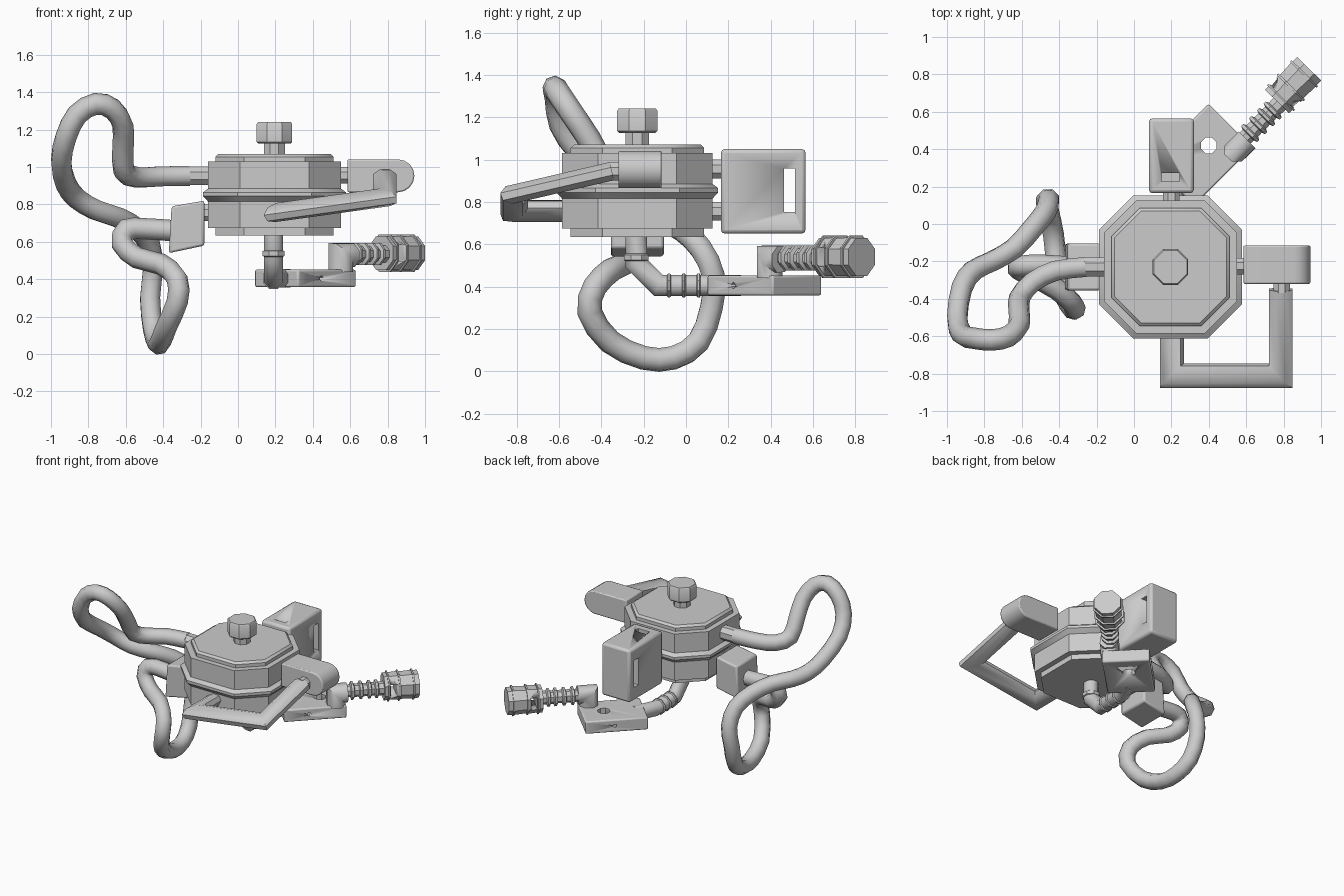
import bpy, bmesh, math
from mathutils import Vector, Matrix

if "Cube" in bpy.data.objects:
    bpy.data.objects.remove(bpy.data.objects["Cube"])

V = Vector


def finish(name, bm, bevel=0.0, angle=35):
    bmesh.ops.recalc_face_normals(bm, faces=bm.faces[:])
    me = bpy.data.meshes.new(name)
    bm.to_mesh(me)
    bm.free()
    ob = bpy.data.objects.new(name, me)
    bpy.context.collection.objects.link(ob)
    bpy.ops.object.select_all(action='DESELECT')
    bpy.context.view_layer.objects.active = ob
    ob.select_set(True)
    bpy.ops.object.shade_smooth_by_angle(angle=math.radians(angle))
    if bevel:
        m = ob.modifiers.new("bevel", 'BEVEL')
        m.width, m.segments, m.limit_method = bevel, 2, 'ANGLE'
    return ob


def skin(name, rings, bevel=0.0, angle=35):
    bm = bmesh.new()
    vs = [[bm.verts.new(p) for p in r] for r in rings]
    n = len(vs[0])
    for a, b in zip(vs, vs[1:]):
        for i in range(n):
            j = (i + 1) % n
            bm.faces.new((a[i], a[j], b[j], b[i]))
    bm.faces.new(vs[0][::-1])
    bm.faces.new(vs[-1])
    return finish(name, bm, bevel, angle)


def frame(d):
    side = d.cross(V((0, 0, 1)))
    if side.length < 0.01:
        side = V((1, 0, 0))
    side.normalize()
    return side, side.cross(d).normalized()


def tube(name, pts, w, h=None, n=8, angle=50):
    """Constant section swept along a path with mitred corners."""
    h = h or w
    pts = [V(p) for p in pts]
    dirs = [(b - a).normalized() for a, b in zip(pts, pts[1:])]
    s, u = frame(dirs[0])
    k = 1 / math.cos(math.pi / n)
    ang = [math.tau * (i + .5) / n for i in range(n)]
    rings = [[pts[0] + s * w * k * math.cos(a) + u * h * k * math.sin(a) for a in ang]]
    for i, d in enumerate(dirs):
        p = pts[i + 1]
        nrm = d if i == len(dirs) - 1 else (d + dirs[i + 1]).normalized()
        rings.append([q + d * ((p - q).dot(nrm) / d.dot(nrm)) for q in rings[-1]])
    return skin(name, rings, 0, angle)


def turned(name, start, axis, prof, n=8, bevel=0.0):
    """Profile of (distance, radius) turned about an axis."""
    start, d = V(start), V(axis).normalized()
    s, u = frame(d)
    k = 1 / math.cos(math.pi / n)
    ang = [math.tau * (i + .5) / n for i in range(n)]
    return skin(name, [[start + d * t + (s * math.cos(a) + u * math.sin(a)) * r * k
                        for a in ang] for t, r in prof], bevel)


def box(name, c, size, rot=0, bevel=0.0):
    bm = bmesh.new()
    m = Matrix.Translation(c) @ Matrix.Rotation(rot, 4, 'Z') @ Matrix.Diagonal((*size, 1))
    bmesh.ops.create_cube(bm, size=1, matrix=m)
    return finish(name, bm, bevel)


def cut(ob, cutter):
    cutter.hide_render = True
    cutter.display_type = 'WIRE'
    m = ob.modifiers.new("cut", 'BOOLEAN')
    m.operation, m.object, m.solver = 'DIFFERENCE', cutter, 'EXACT'
    bpy.context.view_layer.objects.active = ob
    for mod in [x.name for x in ob.modifiers]:
        bpy.ops.object.modifier_apply(modifier=mod)
    bpy.data.objects.remove(cutter)


def smooth_path(p, steps=2):
    p = [V(q) for q in p]
    q = [2 * p[0] - p[1]] + p + [2 * p[-1] - p[-2]]
    out = []
    for a, b, c, d in zip(q, q[1:], q[2:], q[3:]):
        for i in range(steps):
            t = i / steps
            out.append(.5 * (2 * b + (c - a) * t + (2 * a - 5 * b + 4 * c - d) * t * t
                             + (3 * b - a - 3 * c + d) * t ** 3))
    return out + [p[-1]]


# eight-sided drum body with a raised band
CX, CY = 0.195, -0.23
rings = []
for z, a in [(.635, .315), (.675, .315), (.675, .355), (.815, .355), (.845, .382), (.865, .382),
             (.885, .355), (1.03, .355), (1.03, .315), (1.055, .315), (1.07, .30)]:
    b = a * .52
    rings.append([(CX + x, CY + y, z) for x, y in
                  [(a, -b), (a, b), (b, a), (-b, a), (-a, b), (-a, -b), (-b, -a), (b, -a)]])
skin("drum_body", rings)

# top knob
turned("top_knob", (CX, CY, 1.05), (0, 0, 1),
       [(0, .055), (.075, .055), (.075, .085), (.085, .095), (.18, .095), (.19, .088)])

# side handle block with a rounded end
prof = [(.585, .865), (.855, .865)] + \
       [(.855 + .088 * math.sin(t), .953 - .088 * math.cos(t))
        for t in [math.pi * i / 8 for i in range(1, 8)]] + [(.855, 1.041), (.585, 1.041)]
skin("side_block", [[(x, y, z) for x, z in prof] for y in (-.32, -.115)], .008)

# flattened side rod
tube("side_rod", [(.785, -.35, .945), (.785, -.812, .838), (.202, -.812, .757), (.202, -.56, .757)],
     .063, .044)

# short stubs joining parts to the body
for nm, p, d, l in [("side_block_stub", (.53, -.225, .955), (1, 0, 0), .07),
                    ("side_rod_stub", (.79, -.31, .945), (0, -1, 0), .06),
                    ("rear_stub_upper", (.2, .1, .955), (0, 1, 0), .08),
                    ("rear_stub_lower", (.2, .1, .755), (0, 1, 0), .08),
                    ("pod_stub", (-.13, -.23, .755), (-1, 0, 0), .07)]:
    turned(nm, p, d, [(0, .044), (l, .044)])

# rear box with slots
rear = box("rear_box", (.2, .365, .85), (.24, .4, .4), 0, .018)
cut(rear, box("slot_cutter", (.2, .488, .855), (.5, .052, .205)))
cut(rear, box("recess_cutter", (.195, .25, 1.05), (.095, .045, .12)))

# left pod, slightly skewed
skin("left_pod", [[(x, y, z) for x, z in [(-.37, .54), (-.18, .58), (-.18, .82), (-.355, .79)]]
                  for y in (-.355, -.105)], .012)

# looping hose with its collar
turned("hose_collar", (-.14, -.23, .953), (-1, 0, 0), [(0, .05), (.13, .05), (.14, .042)])
hose = [(-.26, -.23, .953), (-.42, -.25, .95), (-.54, -.31, .945), (-.61, -.39, .98),
        (-.615, -.46, 1.1), (-.615, -.54, 1.22), (-.67, -.60, 1.31), (-.76, -.62, 1.338),
        (-.86, -.61, 1.28), (-.92, -.59, 1.16), (-.945, -.50, 1.03), (-.92, -.34, .91),
        (-.86, -.25, .83), (-.76, -.20, .77), (-.64, -.13, .73), (-.54, -.02, .67),
        (-.47, .07, .58), (-.455, .13, .45), (-.47, .12, .3), (-.455, .06, .14),
        (-.43, -.06, .063), (-.415, -.2, .063), (-.385, -.36, .14), (-.325, -.455, .28),
        (-.325, -.43, .4), (-.41, -.35, .48), (-.54, -.28, .515), (-.62, -.24, .59),
        (-.595, -.225, .665), (-.5, -.22, .67), (-.35, -.23, .66)]
tube("looped_hose", smooth_path(hose), .053)

# lower arm hanging below the body
tube("lower_arm", [(.19, -.235, .65), (.19, -.235, .51), (.19, -.13, .405), (.19, .1, .405),
                   (.26, .25, .405)], .05)
turned("arm_collar", (.19, -.235, .555), (0, 0, -1), [(0, .05), (.005, .058), (.03, .058), (.035, .05)])
for i, y in enumerate((-.09, -.02, .05)):
    turned(f"arm_rib_{i}", (.19, y, .405), (0, 1, 0), [(0, .05), (.005, .057), (.014, .057), (.019, .05)])

# tilted foot plate with holes
plate = box("arm_plate", (.36, .37, .405), (.44, .33, .095), math.radians(45), .01)
cut(plate, turned("hole_cutter", (.4, .42, .3), (0, 0, 1), [(0, .042), (.25, .042)]))
for c in [(.45, .22, .405), (.25, .5, .405)]:
    cut(plate, turned("pin_cutter", V(c) + V((.06, -.06, 0)), (-1, 1, 0), [(0, .013), (.17, .013)]))

# elbow, ribbed neck and end grip
tube("arm_elbow", [(.55, .395, .44), (.55, .395, .53), (.605, .45, .53)], .065, .06)
neck = [(0, .04)]
for t in (.03, .09, .15, .20):
    neck += [(t, .042), (t + .006, .06), (t + .022, .06), (t + .03, .044)]
turned("ribbed_neck", (.59, .455, .535), (1, 1, 0), neck + [(.28, .046)])
grip = turned("end_grip", (.765, .655, .54), (.98, 1, 0),
              [(0, .075), (.0, .09), (.025, .09), (.025, .1), (.035, .1), (.035, .088), (.1, .092),
               (.1, .1), (.112, .1), (.112, .088), (.2, .092), (.2, .1), (.212, .1),
               (.212, .09), (.245, .09)])
cut(grip, box("grip_cutter", (.81, .70, .54), (.045, .4, .09), math.radians(45)))
